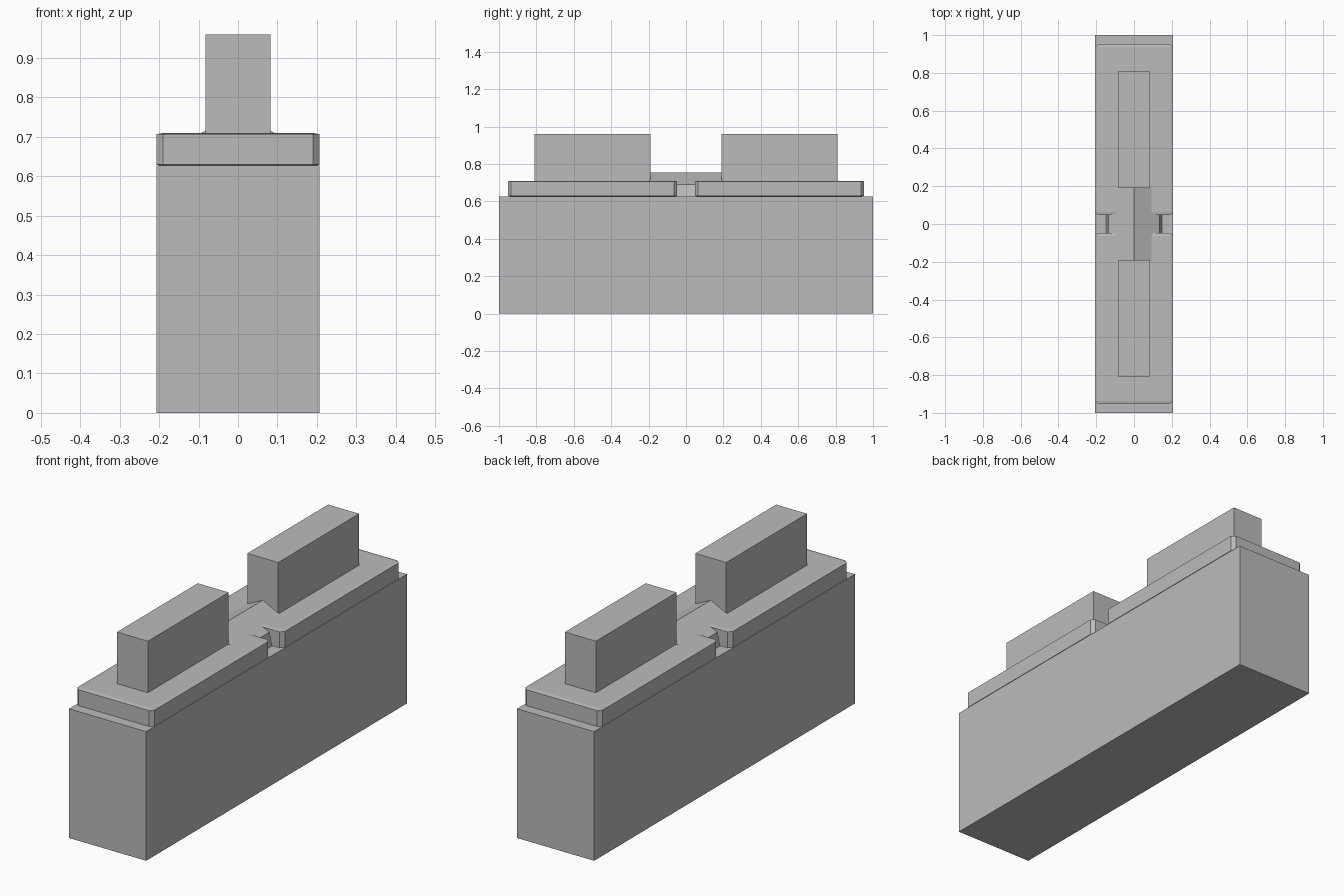
import bpy, bmesh, math
from mathutils import Matrix, Vector

cube = bpy.data.objects.get("Cube")
if cube:
    bpy.data.objects.remove(cube, do_unlink=True)

grey = bpy.data.materials.new("plain grey")
grey.use_nodes = True
grey.diffuse_color = (0.5, 0.5, 0.5, 1)
grey.node_tree.nodes["Principled BSDF"].inputs["Base Color"].default_value = (0.5, 0.5, 0.5, 1)


def finish(name, bm):
    bmesh.ops.recalc_face_normals(bm, faces=bm.faces)
    mesh = bpy.data.meshes.new(name)
    bm.to_mesh(mesh)
    bm.free()
    mesh.materials.append(grey)
    obj = bpy.data.objects.new(name, mesh)
    bpy.context.collection.objects.link(obj)
    return obj


def box(name, size, y, z0, chamfer=0, squash=1):
    """Box resting at z0; squash flattens it after chamfering."""
    bm = bmesh.new()
    bmesh.ops.create_cube(bm, size=1)
    bmesh.ops.scale(bm, vec=Vector((size[0], size[1], size[2] / squash)), verts=bm.verts)
    if chamfer:
        bmesh.ops.bevel(bm, geom=bm.edges[:], offset=chamfer, segments=1,
                        affect='EDGES', profile=0.5)
    bmesh.ops.scale(bm, vec=Vector((1, 1, squash)), verts=bm.verts)
    bmesh.ops.translate(bm, vec=Vector((0, y, z0 + size[2] / 2)), verts=bm.verts)
    return finish(name, bm)


# Main body
box("body", (0.414, 2.0, 0.627), 0, 0)

# Chamfered slabs with an upright block on each
for side, label in ((-1, "front"), (1, "back")):
    box(label + "_slab", (0.414, 0.906, 0.084), side * 0.5, 0.626, 0.017, 0.2)
    box(label + "_block", (0.166, 0.62, 0.28), side * 0.5, 0.68)

# Seven-sided rod lying between the blocks, one corner upward
bm = bmesh.new()
bmesh.ops.create_cone(bm, cap_ends=True, segments=7, radius1=0.172, radius2=0.172, depth=0.39)
top = max(bm.verts, key=lambda v: v.co.y)
turn = math.pi / 2 - math.atan2(top.co.y, top.co.x)
bmesh.ops.rotate(bm, matrix=Matrix.Rotation(turn, 3, 'Z'), verts=bm.verts)
bmesh.ops.rotate(bm, matrix=Matrix.Rotation(math.pi / 2, 3, 'X'), verts=bm.verts)
bmesh.ops.translate(bm, vec=Vector((0, 0, 0.583)), verts=bm.verts)
finish("centre_rod", bm)
